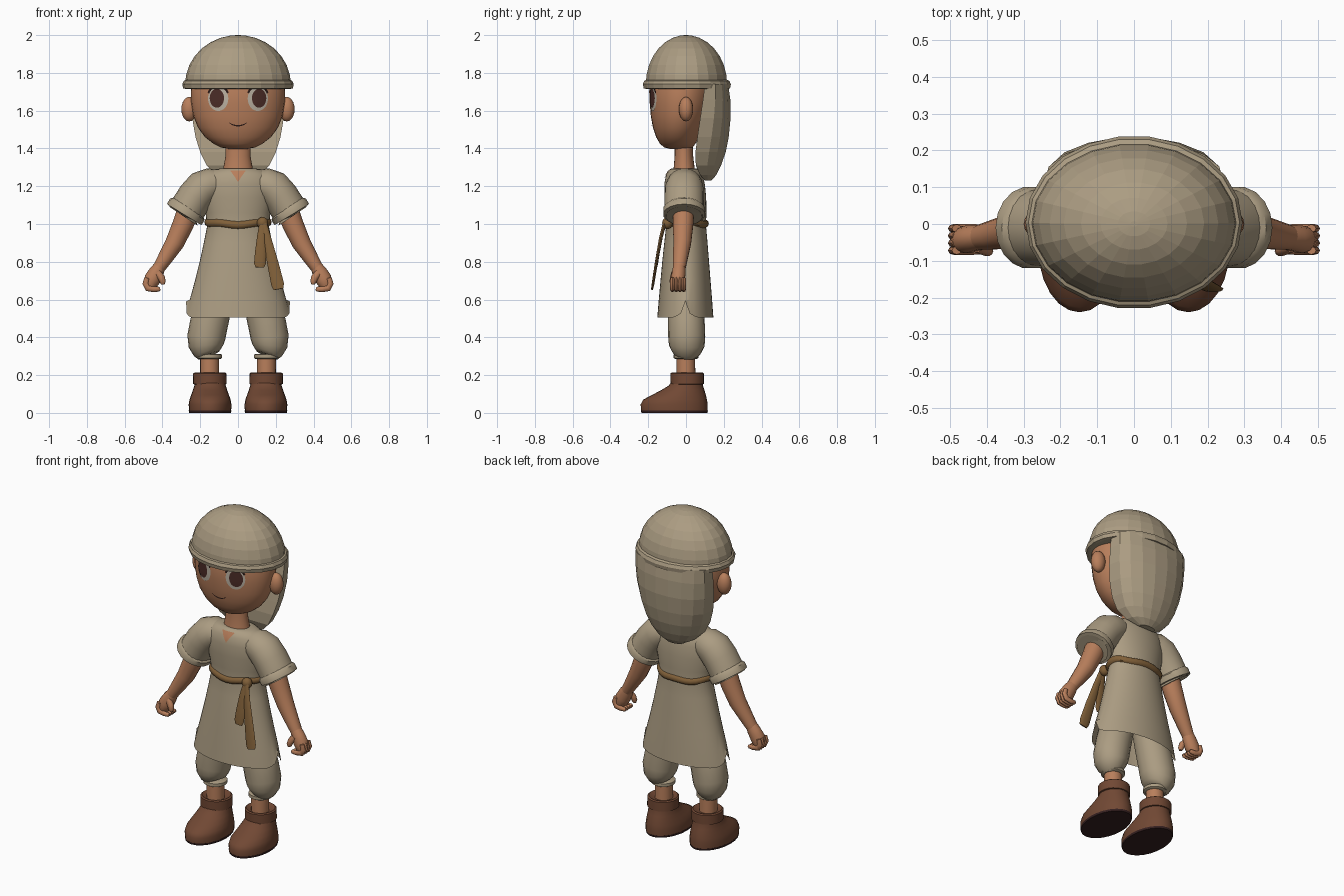
import bpy, bmesh, math
from mathutils import Vector
from mathutils.bvhtree import BVHTree


def material(name, rgb):
    m = bpy.data.materials.new(name)
    m.diffuse_color = (*rgb, 1)
    return m


CLOTH = material("linen", (0.41, 0.335, 0.225))
SKIN = material("skin", (0.48, 0.21, 0.105))
BELT = material("belt_brown", (0.215, 0.115, 0.04))
BOOT = material("boot_leather", (0.165, 0.065, 0.034))
SOLE = material("sole_dark", (0.035, 0.014, 0.014))
WHITE = material("eye_white", (0.50, 0.44, 0.36))
IRIS = material("iris_brown", (0.07, 0.025, 0.02))
LINE = material("face_line", (0.025, 0.01, 0.008))


def finish(name, bm, mat, angle=45):
    bmesh.ops.remove_doubles(bm, verts=bm.verts, dist=1e-5)
    bmesh.ops.recalc_face_normals(bm, faces=bm.faces)
    me = bpy.data.meshes.new(name)
    bm.to_mesh(me)
    bm.free()
    me.materials.append(mat)
    ob = bpy.data.objects.new(name, me)
    bpy.context.collection.objects.link(ob)
    if angle:
        bpy.ops.object.select_all(action='DESELECT')
        ob.select_set(True)
        bpy.context.view_layer.objects.active = ob
        bpy.ops.object.shade_smooth_by_angle(angle=math.radians(angle))
    return ob


def skin_rings(name, rings, mat, caps=(True, True), angle=45, closed=False):
    """Bridge a list of equal-sized point rings."""
    bm = bmesh.new()
    vs = [[bm.verts.new(p) for p in r] for r in rings]
    n = len(vs[0])
    pairs = list(zip(vs, vs[1:])) + ([(vs[-1], vs[0])] if closed else [])
    for a, b in pairs:
        for i in range(n):
            j = (i + 1) % n
            bm.faces.new((a[i], a[j], b[j], b[i]))
    if not closed:
        if caps[0]:
            bm.faces.new(vs[0][::-1])
        if caps[1]:
            bm.faces.new(vs[-1])
    return finish(name, bm, mat, angle)


def oval(cx, z, rx, yf, yb, n=24):
    """Horizontal oval from its half width and front/back limits."""
    cy, ry = (yf + yb) / 2, (yb - yf) / 2
    return [Vector((cx + rx * math.cos(2 * math.pi * i / n),
                    cy + ry * math.sin(2 * math.pi * i / n), z)) for i in range(n)]


def loft(name, rows, mat, cx=0, n=24, **kw):
    return skin_rings(name, [oval(cx, *r, n) for r in rows], mat, **kw)


def tube(name, path, mat, n=14, **kw):
    """Sweep ovals along a path of (x, y, z, in-plane radius, depth radius)."""
    pts = [Vector(p[:3]) for p in path]
    rings = []
    for k, p in enumerate(path):
        t = (pts[min(k + 1, len(pts) - 1)] - pts[max(k - 1, 0)]).normalized()
        v = Vector((0, 1, 0))
        v = (v - t * v.dot(t)).normalized()
        u = t.cross(v)
        rings.append([pts[k] + u * p[3] * math.cos(2 * math.pi * i / n)
                      + v * p[4] * math.sin(2 * math.pi * i / n) for i in range(n)])
    return skin_rings(name, rings, mat, **kw)


def ball(name, c, r, mat):
    bm = bmesh.new()
    bmesh.ops.create_uvsphere(bm, u_segments=16, v_segments=10, radius=1)
    for v in bm.verts:
        v.co = Vector([c[i] + v.co[i] * r[i] for i in range(3)])
    return finish(name, bm, mat)


def decal(name, rows, target, lift, mat):
    """Project a grid of (x, z) points onto the front of a part."""
    bm = bmesh.new()
    tree = BVHTree.FromPolygons([v.co for v in target.data.vertices],
                                [p.vertices for p in target.data.polygons])
    grid = []
    for row in rows:
        line = []
        for x, z in row:
            hit = tree.ray_cast(Vector((x, -1, z)), Vector((0, 1, 0)))[0]
            line.append(bm.verts.new((x, hit.y - lift, z)))
        grid.append(line)
    for a, b in zip(grid, grid[1:]):
        for i in range(len(a) - 1):
            bm.faces.new((a[i], a[i + 1], b[i + 1], b[i]))
    bmesh.ops.dissolve_degenerate(bm, dist=1e-5, edges=bm.edges)
    return finish(name, bm, mat)


def disc(cx, cz, rx, rz):
    return [[(cx + rx * k / 3 * math.cos(math.pi * i / 12),
              cz + rz * k / 3 * math.sin(math.pi * i / 12)) for i in range(25)]
            for k in range(4)]


# Head and neck
head = loft("head", [
    (1.398, .05, -.085, .01), (1.405, .09, -.115, .035), (1.425, .13, -.138, .05),
    (1.46, .175, -.158, .07), (1.51, .212, -.175, .095), (1.57, .236, -.186, .12),
    (1.64, .248, -.192, .14), (1.72, .25, -.192, .15), (1.80, .23, -.17, .14),
    (1.87, .16, -.11, .10)], SKIN, n=32)
loft("neck", [(1.24, .085, -.075, .06), (1.30, .077, -.065, .045),
              (1.36, .066, -.06, .038), (1.43, .068, -.06, .035)], SKIN)

# Face details
for s, side in ((1, "right"), (-1, "left")):
    ball("ear_" + side, (s * .258, 0, 1.608), (.042, .038, .065), SKIN)
    decal("eye_white_" + side, disc(s * .105, 1.664, .054, .066), head, .004, WHITE)
    decal("iris_" + side, disc(s * .112, 1.666, .038, .05), head, .008, IRIS)
    arc = [math.radians(25 + 13 * i) for i in range(11)]
    decal("lash_" + side, [[(s * (.105 + k * .055 * math.cos(a)), 1.664 + k * .066 * math.sin(a))
                            for a in arc] for k in (.95, 1.13)], head, .007, LINE)
xs = [-.05 + .01 * i for i in range(11)]
decal("mouth", [[(x, 1.52 + 7 * x * x + d * (.007 - 50 * abs(x) ** 3)) for x in xs]
                for d in (-.5, .5)], head, .004, LINE)

# Head cap: faceted dome, rolled rim and hanging neck cloth
loft("cap_dome", [(1.74 + .26 * math.sin(a), .28 * math.cos(a),
                   -.215 * math.cos(a), .22 * math.cos(a))
                  for a in [math.radians(x) for x in (0, 11, 23, 35, 47, 59, 71, 81, 88)]],
     CLOTH, n=22, angle=0)
loft("cap_rim", [(1.715, .275, -.21, .222), (1.718, .29, -.226, .236),
                 (1.74, .295, -.231, .24), (1.758, .287, -.223, .232),
                 (1.764, .272, -.208, .218)], CLOTH, n=22, angle=0)
flap = []
for z, rx, yf, yb in ((1.74, .247, .10, .225), (1.66, .247, .09, .236), (1.56, .242, .075, .238),
                      (1.46, .225, .06, .228), (1.38, .20, .05, .212), (1.31, .165, .052, .187),
                      (1.26, .115, .075, .162), (1.23, .055, .10, .135)):
    flap.append([(rx * math.cos(math.pi * i / 9),
                  yf + (yb - yf) * math.sin(math.pi * i / 9) ** .75 if 0 < i < 9 else yf, z)
                 for i in range(10)])
skin_rings("neck_cloth", flap, CLOTH, angle=0)

# Tunic with a slit at each side of the hem
rows = [(.505, .275, -.152, .145), (.60, .255, -.144, .138), (.70, .228, -.135, .13),
        (.80, .203, -.126, .122), (.90, .181, -.115, .114), (.99, .163, -.105, .106),
        (1.06, .172, -.109, .108), (1.14, .19, -.115, .107), (1.21, .195, -.115, .10),
        (1.26, .175, -.106, .088), (1.288, .13, -.088, .068), (1.295, .085, -.075, .055)]
rings = [oval(0, *r, 40) for r in rows]
for i, p in enumerate(rings[0]):
    gap = min(i % 20, 20 - i % 20)
    p.z += (.085, .022, .008)[gap] if gap < 3 else 0
tunic = skin_rings("tunic", rings, CLOTH, caps=(False, True))
decal("neck_opening", [[(-.042, 1.284), (0, 1.284), (.042, 1.284)],
                       [(-.021, 1.255), (0, 1.255), (.021, 1.255)],
                       [(0, 1.222)] * 3], tunic, .004, SKIN)

# Belt, knot and hanging ends
belt = []
for i in range(32):
    a = 2 * math.pi * i / 32
    c, s = math.cos(a), math.sin(a)
    z = .998 + .012 * c * c + .004 * math.sin(5 * a)
    belt.append([(c * (.163 + .015 * math.cos(b)), s * (.106 + .015 * math.cos(b)),
                  z + .02 * math.sin(b)) for b in [math.pi * k / 4 for k in range(8)]])
skin_rings("belt", belt, BELT, closed=True)
ball("belt_knot", (.13, -.098, 1.005), (.03, .028, .032), BELT)
tube("belt_end_short", [(.13, -.11, 1.01, .016, .01), (.126, -.13, .94, .024, .009),
                        (.12, -.146, .85, .03, .008), (.116, -.155, .79, .031, .007),
                        (.115, -.158, .77, .022, .005)], BELT, n=10)
tube("belt_end_long", [(.135, -.112, 1.01, .016, .01), (.155, -.135, .92, .022, .009),
                       (.185, -.158, .79, .03, .008), (.21, -.175, .68, .034, .007),
                       (.215, -.18, .655, .026, .005)], BELT, n=10)

for s, side in ((1, "right"), (-1, "left")):
    def m(path):
        return [(s * p[0], *p[1:]) for p in path]

    # Sleeve and rolled cuff
    tube("sleeve_" + side, m([(.09, -.008, 1.215, .07, .075), (.14, -.008, 1.21, .088, .094),
                              (.185, -.009, 1.19, .097, .102), (.225, -.01, 1.145, .096, .104),
                              (.26, -.01, 1.09, .096, .104), (.277, -.01, 1.062, .097, .105)]),
         CLOTH, n=20)
    tube("sleeve_cuff_" + side, m([(.262, -.01, 1.087, .095, .103), (.268, -.01, 1.078, .108, .112),
                                   (.285, -.01, 1.050, .107, .112), (.29, -.01, 1.042, .092, .098),
                                   (.281, -.01, 1.056, .07, .075)]), CLOTH, n=18)
    # Arm and fist
    tube("arm_" + side, m([(.245, -.012, 1.12, .06, .058), (.29, -.015, 1.0, .056, .055),
                           (.335, -.02, .90, .05, .048), (.385, -.03, .82, .04, .04),
                           (.42, -.036, .765, .033, .034)]), SKIN)
    tube("palm_" + side, m([(.415, -.036, .775, .032, .033), (.432, -.038, .745, .04, .036),
                            (.452, -.042, .71, .044, .038), (.466, -.042, .675, .036, .036),
                            (.472, -.042, .655, .02, .026)]), SKIN)
    for k in range(4):
        y = -.072 + .02 * k
        tube(f"finger_{k + 1}_{side}", m([(.482, y, .715, .013, .011), (.49, y, .685, .016, .012),
                                          (.478, y, .66, .017, .012), (.445, y, .654, .015, .012),
                                          (.42, y, .655, .013, .011), (.412, y, .658, .007, .006)]),
             SKIN, n=8)
    tube("thumb_" + side, m([(.425, -.06, .74, .02, .018), (.405, -.07, .715, .019, .016),
                             (.398, -.074, .692, .016, .014), (.397, -.074, .68, .008, .008)]),
         SKIN, n=10)

    # Baggy trouser leg with ankle hem
    tube("trouser_" + side, m([(.085, 0, .85, .08, .085), (.10, 0, .70, .095, .092),
                               (.13, 0, .57, .098, .096), (.152, .002, .48, .101, .097),
                               (.168, .004, .40, .101, .098), (.168, .004, .355, .093, .094),
                               (.16, .002, .322, .076, .078), (.153, 0, .305, .06, .06)]),
         CLOTH, n=20)
    loft("trouser_hem_" + side, [(.312, .06, -.058, .058), (.308, .067, -.065, .065),
                                 (.29, .067, -.065, .065), (.284, .056, -.055, .055)],
         CLOTH, cx=s * .152)
    loft("ankle_" + side, [(.16, .05, -.05, .05), (.31, .05, -.05, .048)], SKIN, cx=s * .15)

    # Boot: sole, foot and folded top
    cx = s * .148
    loft("boot_sole_" + side, [(0, .111, -.236, .113), (.012, .113, -.239, .116)], SOLE, cx=cx)
    loft("boot_" + side, [(.011, .112, -.238, .115), (.045, .113, -.24, .115),
                          (.07, .109, -.227, .111), (.095, .10, -.18, .105),
                          (.12, .091, -.132, .098), (.145, .083, -.09, .09),
                          (.17, .08, -.075, .088)], BOOT, cx=cx)
    loft("boot_top_" + side, [(.15, .08, -.074, .085), (.153, .089, -.082, .095),
                              (.208, .088, -.083, .095), (.214, .08, -.076, .088),
                              (.20, .052, -.05, .052)], BOOT, cx=s * .149, angle=35)
